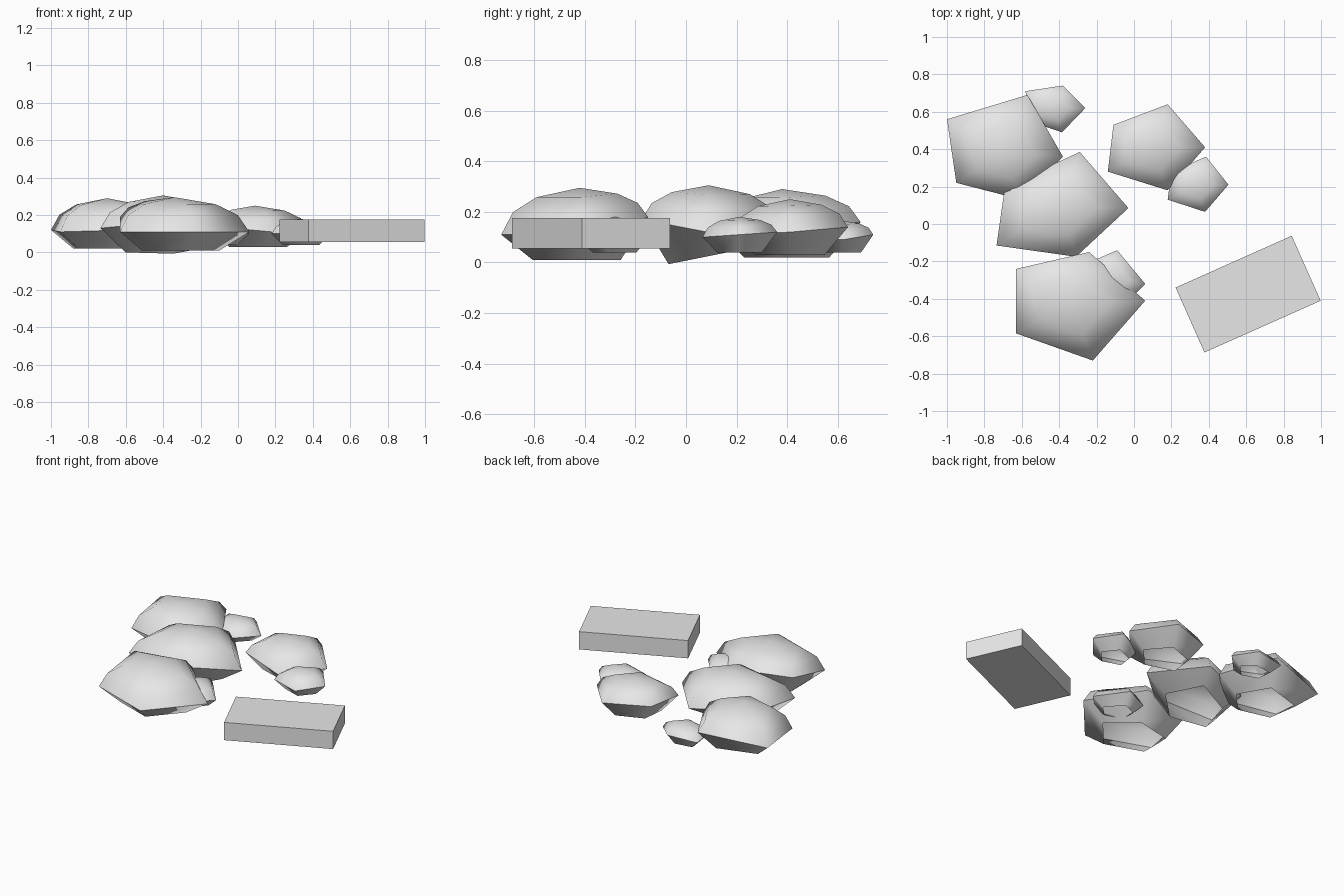
import bpy
import bmesh
import math

default_cube = bpy.data.objects.get("Cube")
if default_cube:
    bpy.data.objects.remove(default_cube, do_unlink=True)

# Single stone material
stone = bpy.data.materials.new("light_grey_stone")
stone.use_nodes = True
stone_colour = (0.8, 0.8, 0.8, 1)
stone.diffuse_color = stone_colour
stone.node_tree.nodes["Principled BSDF"].inputs["Base Color"].default_value = stone_colour


def finish(name, bm):
    """Turn a bmesh into a named, coloured object."""
    mesh = bpy.data.meshes.new(name)
    bm.to_mesh(mesh)
    bm.free()
    mesh.materials.append(stone)
    part = bpy.data.objects.new(name, mesh)
    bpy.context.scene.collection.objects.link(part)
    return part


def rock(name, peak, corners, base, base_tilt=0):
    """Five-sided domed rock: open underside, sharp rim, smooth crown."""
    bm = bmesh.new()
    px, py, top = peak

    def ring(scale, height):
        return [bm.verts.new((px + (x - px) * scale, py + (y - py) * scale, height(y, z)))
                for x, y, z in corners]

    foot = ring(0.6, lambda y, z: base + base_tilt * (y - py))
    rim = ring(1, lambda y, z: z)
    shoulder = ring(0.85, lambda y, z: z + (top - z) * 0.48)
    crown = ring(0.55, lambda y, z: z + (top - z) * 0.8)
    apex = bm.verts.new(peak)
    rings = [foot, rim, shoulder, crown]
    sides = len(corners)
    for i in range(sides):
        j = (i + 1) % sides
        for low, high in zip(rings, rings[1:]):
            bm.faces.new((low[i], low[j], high[j], high[i]))
        bm.faces.new((crown[i], crown[j], apex))
    for face in bm.faces:
        face.smooth = True
    for i in range(sides):
        bm.edges.get((rim[i], rim[i - 1])).smooth = False
    return finish(name, bm)


# Large rocks, corners running anticlockwise
rock("front_rock", (-0.34, -0.42, 0.295),
     [(-0.63, -0.24, 0.19), (-0.63, -0.585, 0.11), (-0.22, -0.73, 0.11),
      (0.06, -0.41, 0.11), (-0.24, -0.15, 0.18)], 0.01)

rock("middle_rock", (-0.4, 0.09, 0.305),
     [(-0.735, -0.115, 0.13), (-0.31, -0.175, 0.17), (-0.03, 0.085, 0.12),
      (-0.29, 0.385, 0.13), (-0.69, 0.2, 0.15)], 0.025, 0.12)

rock("back_rock", (-0.7, 0.38, 0.29),
     [(-1, 0.56, 0.12), (-0.95, 0.22, 0.11), (-0.6, 0.13, 0.12),
      (-0.38, 0.36, 0.12), (-0.57, 0.69, 0.16)], 0.02)

rock("side_rock", (0.09, 0.41, 0.25),
     [(-0.11, 0.53, 0.15), (-0.14, 0.28, 0.14), (0.18, 0.18, 0.11),
      (0.38, 0.41, 0.12), (0.18, 0.64, 0.14)], 0.03)

# Small rocks leaning on the large ones
rock("small_side_rock", (0.33, 0.21, 0.18),
     [(0.2, 0.28, 0.1), (0.18, 0.13, 0.1), (0.38, 0.065, 0.1),
      (0.505, 0.21, 0.11), (0.385, 0.36, 0.12)], 0.04)

rock("small_back_rock", (-0.43, 0.62, 0.165),
     [(-0.58, 0.71, 0.1), (-0.56, 0.55, 0.1), (-0.385, 0.49, 0.09),
      (-0.26, 0.62, 0.09), (-0.38, 0.74, 0.11)], 0.04)

rock("small_front_rock", (-0.11, -0.28, 0.18),
     [(-0.25, -0.21, 0.1), (-0.24, -0.37, 0.1), (-0.05, -0.43, 0.1),
      (0.06, -0.32, 0.1), (-0.09, -0.14, 0.11)], 0.04)

# Flat stone block
block_mesh = bmesh.new()
bmesh.ops.create_cube(block_mesh, size=1)
block = finish("stone_block", block_mesh)
block.scale = (0.68, 0.38, 0.12)
block.location = (0.61, -0.375, 0.115)
block.rotation_euler.z = math.radians(24)
